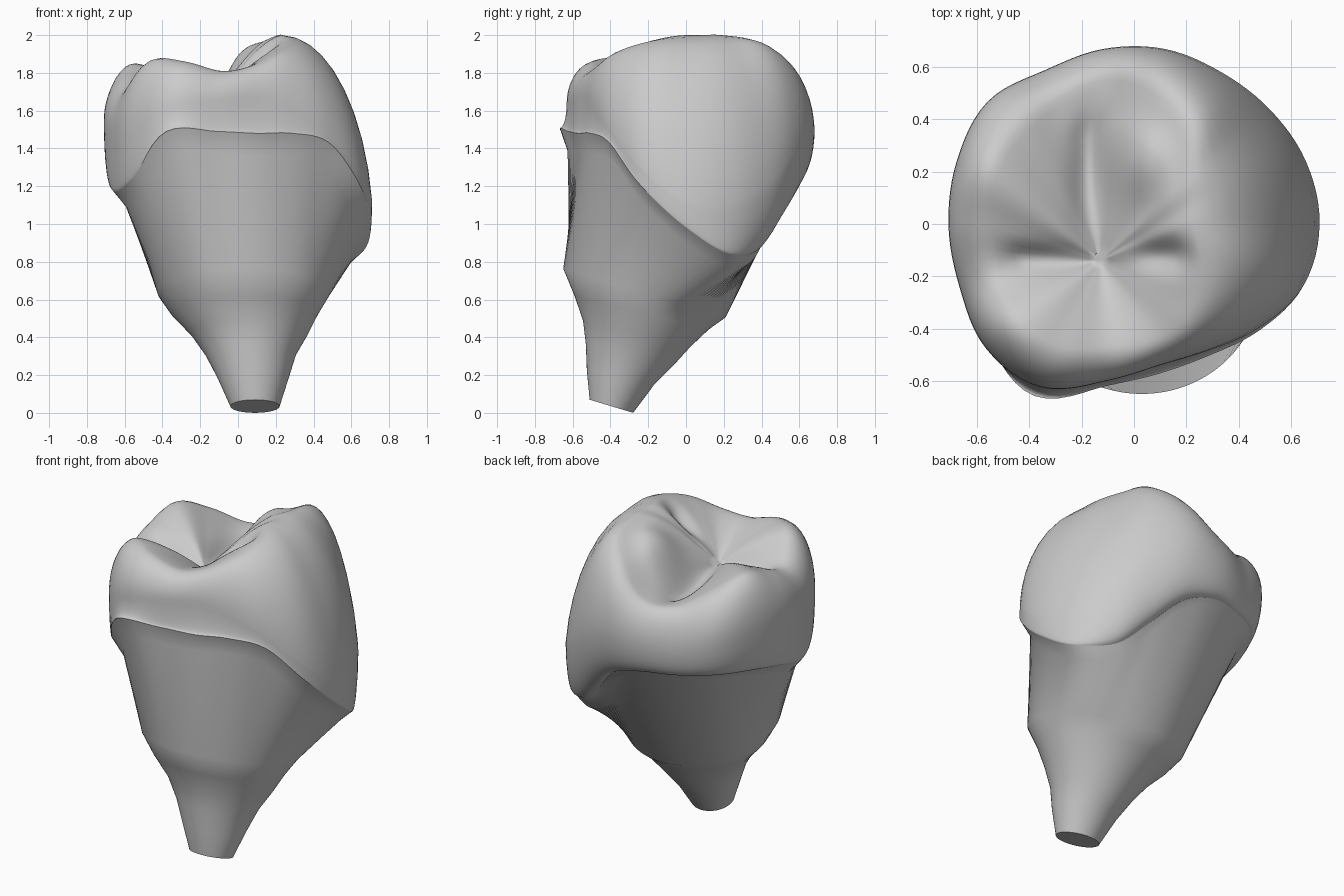
import bpy
import bmesh
from math import cos, sin, pi, exp, floor
from mathutils import Vector

old = bpy.data.objects.get("Cube")
if old:
    bpy.data.objects.remove(old, do_unlink=True)

SEGMENTS = 108

# Outlines around the tooth in hundredths, one value per equal angular step, starting at +x
MARGIN_RADIUS = [70, 68, 58, 54, 57, 60, 62, 66, 67, 68, 69, 72, 76, 63, 58, 58, 63, 69]
MARGIN_HEIGHT = [98, 84, 86, 102, 119, 126, 127, 128, 127, 123, 117, 124, 149, 149, 148, 148, 143, 120]
BULGE_RADIUS = [71, 70, 68, 67, 68, 68, 68, 73, 72, 71, 71, 74, 72, 61, 55, 56, 62, 69]
BULGE_HEIGHT = [112, 112, 122, 140, 150, 148, 145, 152, 155, 155, 150, 152, 162, 166, 167, 162, 150, 130]
RIM_RADIUS = [23, 25, 29, 42, 50, 56, 56, 57, 58, 55, 56, 58, 56, 49, 45, 41, 34, 27]
RIM_HEIGHT = [200, 200, 200, 197, 187, 170, 168, 177, 185, 179, 174, 187, 186, 181, 184, 191, 196, 199]


def around(table, angle):
    """Smooth periodic interpolation of an outline table."""
    count = len(table)
    position = angle / (2 * pi) * count
    index = floor(position)
    t = position - index
    a, b, c, d = (table[(index + k) % count] / 100 for k in (-1, 0, 1, 2))
    return b + t * ((c - a) + t * ((2 * a - 5 * b + 4 * c - d) + t * (3 * (b - c) + d - a))) / 2


def polar(radius, angle, height):
    return Vector((radius * cos(angle), radius * sin(angle), height))


def ring(point_at):
    return [point_at(2 * pi * i / SEGMENTS) for i in range(SEGMENTS)]


def margin(angle):
    return polar(around(MARGIN_RADIUS, angle), angle, around(MARGIN_HEIGHT, angle))


def bulge(angle):
    return polar(around(BULGE_RADIUS, angle), angle, around(BULGE_HEIGHT, angle))


def rim(angle):
    return polar(around(RIM_RADIUS, angle), angle, around(RIM_HEIGHT, angle))


def lower_wall(angle, turn):
    """Quarter ellipse that leaves the margin sideways and reaches the bulge upright."""
    start, end = margin(angle), bulge(angle)
    point = start.lerp(end, sin(turn))
    point.z = start.z + (end.z - start.z) * (1 - cos(turn))
    return point


def upper_wall(angle, turn):
    """Quarter ellipse from the bulge over to the rim, flatter on the tall side."""
    start, end = bulge(angle), rim(angle)
    flatness = 0.15 * max(0, cos(angle - 0.3))
    inward = (1 - flatness) * (1 - cos(turn)) + flatness * sin(turn)
    point = start.lerp(end, inward)
    point.z = start.z + (end.z - start.z) * sin(turn)
    return point


def loft(name, rings, material, sharp_angle, cap_start=False, cap_end=False):
    bm = bmesh.new()
    loops = [[bm.verts.new(p) for p in points] for points in rings]
    for low, high in zip(loops, loops[1:]):
        for i in range(SEGMENTS):
            j = (i + 1) % SEGMENTS
            bm.faces.new((low[i], low[j], high[j], high[i]))
    if cap_start:
        bm.faces.new(loops[0][::-1])
    if cap_end:
        bm.faces.new(loops[-1])
    mesh = bpy.data.meshes.new(name)
    bm.to_mesh(mesh)
    bm.free()
    mesh.materials.append(material)
    obj = bpy.data.objects.new(name, mesh)
    bpy.context.collection.objects.link(obj)
    bpy.ops.object.select_all(action="DESELECT")
    obj.select_set(True)
    bpy.context.view_layer.objects.active = obj
    bpy.ops.object.shade_smooth_by_angle(angle=sharp_angle)
    return obj


grey = bpy.data.materials.new("neutral grey")
grey.use_nodes = True
grey.diffuse_color = (0.6, 0.6, 0.6, 1)
grey.node_tree.nodes["Principled BSDF"].inputs["Base Color"].default_value = grey.diffuse_color

# Abutment: tilted elliptical sections, then a flared shoulder up to the crown margin
SECTIONS = [  # centre x, centre y, radius x, radius y, height, slope along y
    (0.09, -0.395, 0.13, 0.115, 0.035, -0.3),
    (0.08, -0.345, 0.19, 0.18, 0.19, -0.2),
    (0.067, -0.295, 0.24, 0.235, 0.31, -0.22),
    (0.06, -0.26, 0.31, 0.285, 0.42, -0.24),
    (0.035, -0.235, 0.39, 0.355, 0.53, -0.25),
    (0.03, -0.22, 0.455, 0.43, 0.635, -0.3),
]


def section(cx, cy, rx, ry, height, slope):
    return ring(lambda a: Vector((cx + rx * cos(a), cy + ry * sin(a), height + slope * ry * sin(a))))


def shoulder(angle):
    edge = margin(angle)
    return Vector((edge.x * 0.89, edge.y * 0.94, edge.z - 0.04 - 0.08 * (1 - sin(angle)) / 2))


abutment_rings = [section(*s) for s in SECTIONS] + [ring(shoulder), ring(margin)]
loft("abutment", abutment_rings, grey, 0.8, cap_start=True)

# Crown: wall from margin to widest bulge, then over to the cusp rim
STEPS = 9
crown_rings = []
for wall in (lower_wall, upper_wall):
    for step in range(STEPS):
        turn = pi / 2 * step / STEPS
        crown_rings.append(ring(lambda a: wall(a, turn)))

# Chewing surface: slopes from the rim down to a central pit, with grooves and swells
PIT = Vector((-0.13, -0.14, 1.67))
GROOVES = [  # x, y, half width x, half width y, depth
    (-0.4, -0.13, 0.18, 0.05, 0.04),
    (0.12, -0.12, 0.12, 0.06, 0.06),
    (-0.17, 0.25, 0.06, 0.22, 0.06),
    (0.02, 0.25, 0.12, 0.16, -0.08),
]


def chewing(angle, inward):
    edge = rim(angle)
    point = edge.lerp(PIT, inward)
    point.z = edge.z + (PIT.z - edge.z) * inward ** 1.4
    for x, y, wide, long, depth in GROOVES:
        fall = ((point.x - x) / wide) ** 2 + ((point.y - y) / long) ** 2
        point.z -= depth * exp(-fall) * min(1, inward * 4)
    return point


INNER = 20
for step in range(INNER):
    crown_rings.append(ring(lambda a: chewing(a, step / INNER)))
loft("crown", crown_rings, grey, 0.9, cap_end=True)
